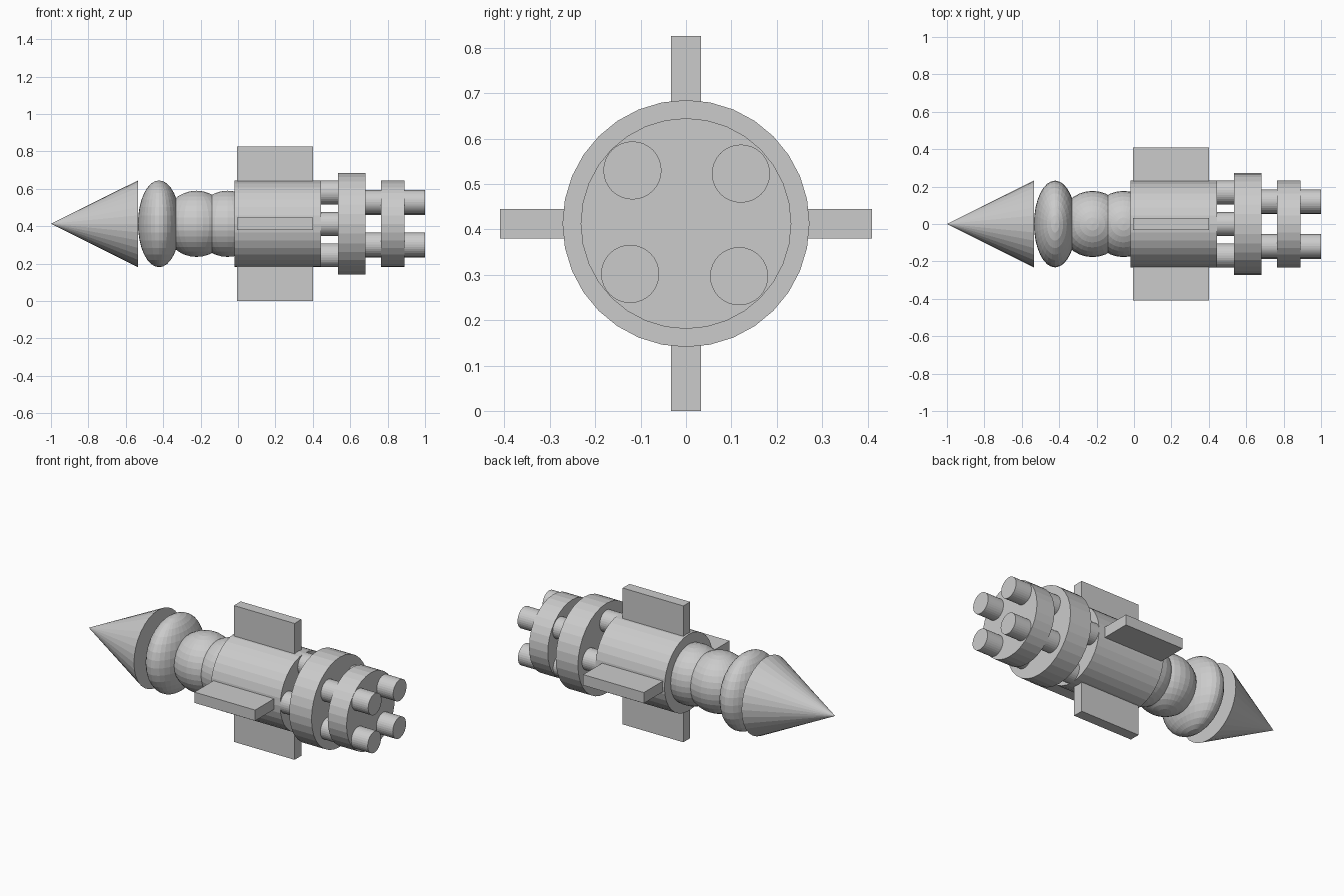
import bpy
from math import pi

if "Cube" in bpy.data.objects:
    bpy.data.objects.remove(bpy.data.objects["Cube"])

CZ = 0.413  # height of the long axis


def rod(name, x0, x1, r, y=0.0, z=0.0):
    """Cylinder along x, offset (y, z) from the axis."""
    bpy.ops.mesh.primitive_cylinder_add(
        vertices=32, radius=r, depth=x1 - x0,
        location=((x0 + x1) / 2, y, CZ + z), rotation=(0, pi / 2, 0))
    bpy.context.object.name = name


def ball(name, x, rx, r):
    bpy.ops.mesh.primitive_uv_sphere_add(
        segments=32, ring_count=16, radius=1, location=(x, 0, CZ))
    ob = bpy.context.object
    ob.name = name
    ob.scale = (rx, r, r)


def box(name, x0, x1, sy, sz):
    bpy.ops.mesh.primitive_cube_add(size=1, location=((x0 + x1) / 2, 0, CZ))
    ob = bpy.context.object
    ob.name = name
    ob.scale = (x1 - x0, sy, sz)


# Pointed nose, tip towards -x
bpy.ops.mesh.primitive_cone_add(
    vertices=32, radius1=0.232, radius2=0, depth=0.465,
    location=(-0.7675, 0, CZ), rotation=(0, -pi / 2, 0))
bpy.context.object.name = "nose_cone"

# Rounded neck
ball("neck_collar", -0.422, 0.113, 0.232)
ball("neck_ball_front", -0.222, 0.177, 0.177)
ball("neck_ball_rear", -0.056, 0.177, 0.177)

# Body with crossed fins
rod("body", -0.018, 0.445, 0.232)
box("fins_vertical", -0.005, 0.402, 0.065, 0.826)
box("fins_horizontal", -0.005, 0.402, 0.82, 0.065)

# Connecting rods in a cross between body and large disc
for i, (y, z) in enumerate([(0, 0.168), (0.168, 0), (0, -0.168), (-0.168, 0)]):
    rod(f"connecting_rod_{i + 1}", 0.40, 0.60, 0.064, y, z)

# Rear discs
rod("large_disc", 0.534, 0.683, 0.272)
rod("small_disc", 0.764, 0.890, 0.232)

# Exhaust tubes on the diagonals, through the small disc
for i, (y, z) in enumerate([(-0.118, 0.117), (0.121, 0.110),
                            (-0.123, -0.111), (0.117, -0.116)]):
    rod(f"exhaust_tube_{i + 1}", 0.62, 1.0, 0.064, y, z)
